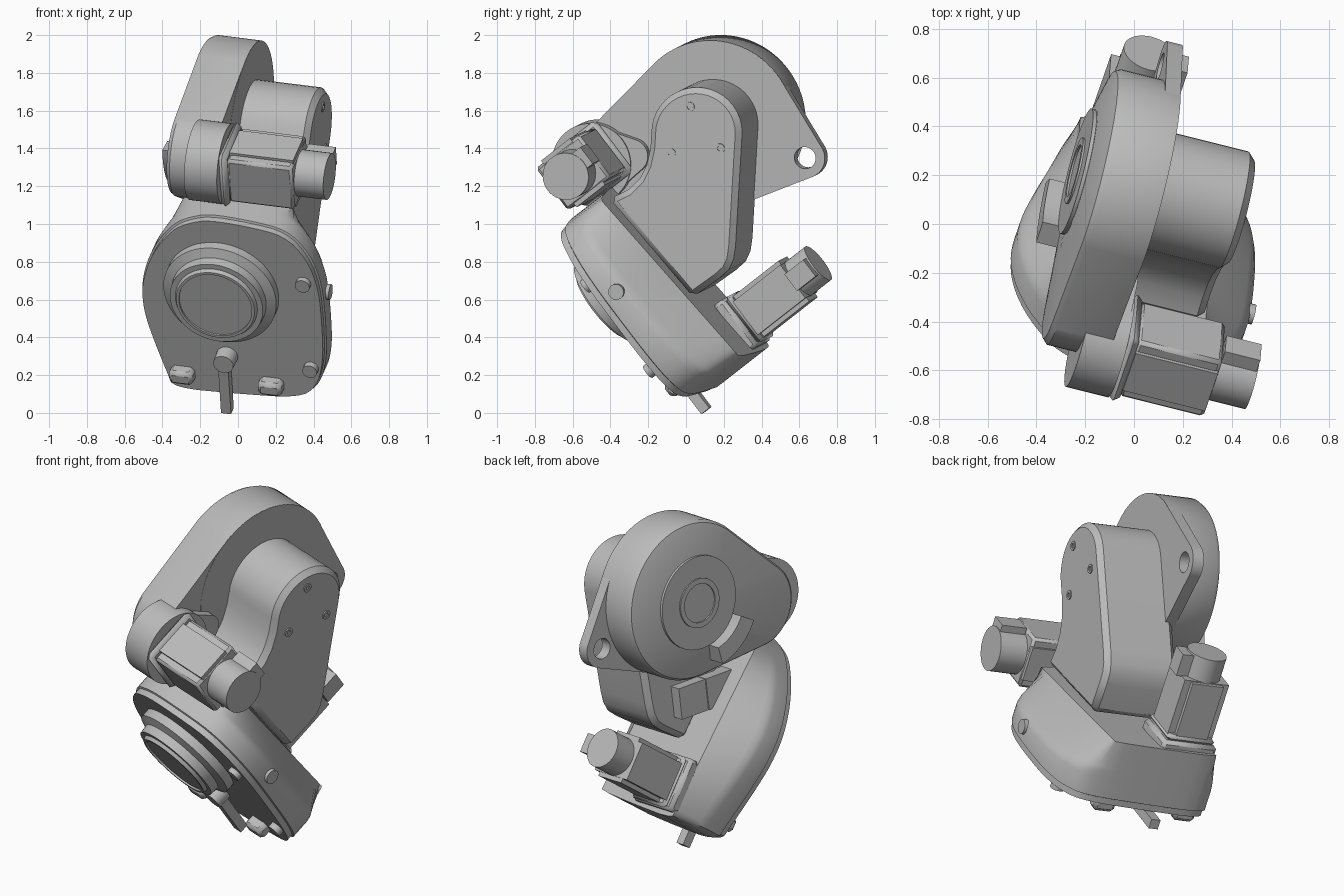
import bpy, bmesh, math
from mathutils import Vector

if "Cube" in bpy.data.objects:
    bpy.data.objects.remove(bpy.data.objects["Cube"])

# Tilted frame of the whole assembly: A = upper axis, B = flange axis, C = up the flange
A = Vector((.963, -.241, -.12)).normalized()
B = Vector((.264, .761, .594))
B = (B - A * A.dot(B)).normalized()
C = A.cross(B)

grey = bpy.data.materials.new("grey")
grey.diffuse_color = (.5, .5, .5, 1)
grey.use_nodes = True
grey.node_tree.nodes["Principled BSDF"].inputs["Base Color"].default_value = grey.diffuse_color


def local(p):
    return Vector((A.dot(p), B.dot(p), C.dot(p)))


def on_a(s, y, z):
    """Local point on plane A=s lying at world (y, z)."""
    return local(Vector(((s - A.y * y - A.z * z) / A.x, y, z)))


def on_b(t, x, z):
    """Local point on plane B=t lying at world (x, z)."""
    return local(Vector((x, (t - B.x * x - B.z * z) / B.y, z)))


def loft(name, rings, bevel=0, segments=2):
    bm = bmesh.new()
    vs = [[bm.verts.new(A * p[0] + B * p[1] + C * p[2]) for p in r] for r in rings]
    n = len(vs[0])
    for r, q in zip(vs, vs[1:]):
        for i in range(n):
            j = (i + 1) % n
            bm.faces.new((r[i], r[j], q[j], q[i]))
    bm.faces.new(vs[0][::-1])
    bm.faces.new(vs[-1])
    bmesh.ops.recalc_face_normals(bm, faces=bm.faces)
    me = bpy.data.meshes.new(name)
    bm.to_mesh(me)
    bm.free()
    me.materials.append(grey)
    ob = bpy.data.objects.new(name, me)
    bpy.context.collection.objects.link(ob)
    if bevel:
        m = ob.modifiers.new("bevel", 'BEVEL')
        m.width, m.segments, m.limit_method, m.angle_limit = bevel, segments, 'ANGLE', math.radians(60)
    return ob


def flat(pts, axis, d):
    out = []
    for p in pts:
        q = Vector(p)
        q[axis] = d
        out.append(q)
    return out


def prism(name, pts, axis, d0, d1, bevel=0, segments=2):
    return loft(name, [flat(pts, axis, d0), flat(pts, axis, d1)], bevel, segments)


def circle(c, r, axis, n=40):
    i, j = (axis + 1) % 3, (axis + 2) % 3
    out = []
    for k in range(n):
        q = Vector(c)
        q[i] += r * math.cos(k * math.tau / n)
        q[j] += r * math.sin(k * math.tau / n)
        out.append(q)
    return out


def turned(name, c, axis, steps, n=40):
    """Turned part: steps are (depth, radius)."""
    return loft(name, [flat(circle(c, r, axis, n), axis, d) for d, r in steps])


def box(name, c, size, bevel=0):
    h = Vector(size) / 2
    pts = [(c[0], c[1] + i * h.y, c[2] + j * h.z) for i, j in ((-1, -1), (1, -1), (1, 1), (-1, 1))]
    return prism(name, pts, 0, c[0] - h.x, c[0] + h.x, bevel, 1)


def hull(c1, r1, c2, r2, n=96):
    """Outline around two circles in the plane across A."""
    out = []
    for k in range(n):
        d = Vector((0, math.cos(k * math.tau / n), math.sin(k * math.tau / n)))
        out.append(c1 + d * r1 if d.dot(c1 - c2) + r1 - r2 > 0 else c2 + d * r2)
    return out


def round_off(pts, times=2):
    """Cut the corners of a closed outline to round it."""
    for _ in range(times):
        out = []
        for p, q in zip(pts, pts[1:] + pts[:1]):
            out += [p.lerp(q, .25), p.lerp(q, .75)]
        pts = out
    return pts


# Upper housing: teardrop wall with a shallow conical cap running to the round cover
hub = on_a(-.15, .14, 1.525)
nose = on_a(-.15, -.32, 1.355)
rim = hull(hub, .45, nose, .24)
cap = [hub + (p - hub).normalized() * .28 for p in rim]
inner = [hub + (p - hub) * .97 for p in rim]
loft("upper_housing", [flat(rim, 0, -.15), flat(rim, 0, -.39), flat(inner, 0, -.412), flat(cap, 0, -.455)])
turned("round_cover", hub, 0, [(-.44, .265), (-.47, .265), (-.47, .14), (-.478, .14), (-.478, .11), (-.47, .11)])

# Curved tab beside the cover
arc = []
away = on_a(-.5, .04, 1.3) - hub
mid = math.atan2(away.z, away.y)
for r, sgn in ((.27, 1), (.37, -1)):
    for k in range(9):
        w = mid + sgn * (k / 8 - .5) * .85
        arc.append(hub + Vector((0, math.cos(w), math.sin(w))) * r)
prism("curved_tab", arc, 0, -.40, -.535)

# Lifting ear, flush with the housing face, with a through hole
eye = on_a(-.15, .63, 1.35)
ear_ob = prism("lifting_ear", hull(eye, .108, hub, .449), 0, -.215, -.149)
cut = turned("ear_hole_cutter", eye, 0, [(-.3, .058), (.1, .058)])
cut.hide_render = True
cut.hide_viewport = True
mod = ear_ob.modifiers.new("hole", 'BOOLEAN')
mod.object, mod.operation = cut, 'DIFFERENCE'

# Arm cover joining upper and lower gearboxes
prof = [(.05 + .24 * math.cos(k * math.pi / 20), 1.48 + .24 * math.sin(k * math.pi / 20)) for k in range(21)]
prof += [(-.195, 1.40), (-.215, 1.31), (-.25, 1.24), (-.31, 1.18), (-.41, 1.13),
         (.03, .61), (.17, .71), (.22, .755), (.245, .81), (.255, .88)]
FACE = .232
prism("arm_cover", [on_a(FACE, y, z) for y, z in prof], 0, -.2, FACE, .03, 1)
for y, z in ((.02, 1.62), (-.08, 1.375), (.18, 1.4)):
    turned("cover_screw", on_a(FACE, y, z), 0,
           [(FACE - .01, .026), (FACE + .006, .026), (FACE + .006, .013), (FACE, .013)], 16)

# Two-part terminal box on the inner side of the arm
for y0, y1 in ((-.19, .01), (.015, .2)):
    corners = [on_a(-.23, y, z) for y, z in ((y0, .82), (y1, .82), (y1, 1.0), (y0, 1.0))]
    prism("terminal_box", corners, 0, -.18, -.265)

# Front motor: round base, plate, block, end cap
m1 = on_a(-.1, -.5, 1.32)
turned("front_motor_base", m1, 0, [(-.27, .215), (-.09, .215)], 56)
prism("front_motor_lug", hull(m1, .2, on_a(-.1, -.29, 1.36), .09, 64), 0, -.16, -.10)
box("front_motor_plate", (-.07, m1.y, m1.z), (.05, .34, .34), .04)
box("front_motor_block", (.13, m1.y, m1.z), (.36, .30, .28), .015)
box("front_motor_rib", (.13, m1.y, m1.z), (.35, .2, .31))
turned("front_motor_cap", m1, 0, [(.29, .125), (.47, .125)])
box("front_motor_plug", (.39, m1.y + .09, m1.z + .02), (.15, .14, .11))

# Lower gearbox: straight wall, sides drawn in towards a sloping back
T0 = .11
front = [(-.16, 1.03), (.05, .995), (.25, .945), (.37, .82), (.435, .66), (.455, .45), (.46, .26), (.425, .13), (.33, .07),
         (0, .092), (-.35, .125), (-.38, .2), (-.45, .37), (-.51, .54), (-.52, .69), (-.465, .85), (-.355, .98), (-.26, 1.015)]
base = round_off([on_b(T0, x, z) for x, z in front])
lo, hi = min(p.z for p in base), max(p.z for p in base)
centre = Vector((0, 0, (lo + hi) / 2))


def back_ring(f, g):
    out = []
    for p in base:
        t = .49 - .09 * (p.z - lo) / (hi - lo)
        s = max(-.36, min(.25, p.x))
        out.append(Vector((p.x + (s - p.x) * g, T0 + (t - T0) * f, p.z)))
    return out


lip = flat([centre + (p - centre) * .98 for p in base], 1, T0)
loft("lower_gearbox", [lip, flat(lip, 1, T0 + .035), flat(base, 1, T0 + .04),
                       back_ring(.42, 0), back_ring(.5, .06), back_ring(.58, .18), back_ring(1, 1)])

# Output flange on the front
fc = on_b(-.03, -.12, .57)
turned("output_flange", fc, 1, [(.15, .31), (.06, .31), (.04, .26), (-.01, .255), (-.01, .225), (-.03, .215),
                                (-.03, .20), (-.02, .20)], 64)

# Small fittings on the front plate
turned("drain_boss", on_b(.08, -.065, .285), 1, [(.15, .06), (.03, .055)], 24)
pin = on_b(.07, -.065, .125)
box("bottom_pin", (pin.x, .075, pin.z), (.055, .055, .29))
for x, z, w in ((-.3, .19, .13), (.17, .13, .13)):
    p = on_b(.07, x, z)
    box("foot_pad", (p.x, .095, p.z), (w, .1, .085), .02)
turned("foot_peg", on_b(.08, .38, .22), 1, [(.15, .04), (.075, .04)], 20)
turned("plate_bolt", on_b(.1, .345, .68), 1, [(.15, .04), (.08, .04)], 20)
turned("side_plug", on_a(.48, -.37, .64), 0, [(.36, .042), (.485, .042)], 20)

# Rear motor: stepped base, block, end cap
S, V = -.2, .205
box("rear_motor_base", (S, .49, V), (.33, .08, .31), .02)
box("rear_motor_plate", (S, .545, V), (.29, .04, .30), .02)
box("rear_motor_block", (S, .72, V), (.27, .33, .22))
box("rear_motor_rib", (S, .72, V), (.19, .32, .27))
turned("rear_motor_cap", (S, 0, V), 1, [(.88, .112), (1.02, .112)])
box("rear_motor_plug", (S + .1, .945, V), (.13, .13, .11))

# Smooth the curved walls, keep the edges crisp
for o in bpy.data.objects:
    if o.type == 'MESH' and not o.hide_render:
        o.select_set(True)
        bpy.context.view_layer.objects.active = o
bpy.ops.object.shade_smooth_by_angle(angle=math.radians(32))
